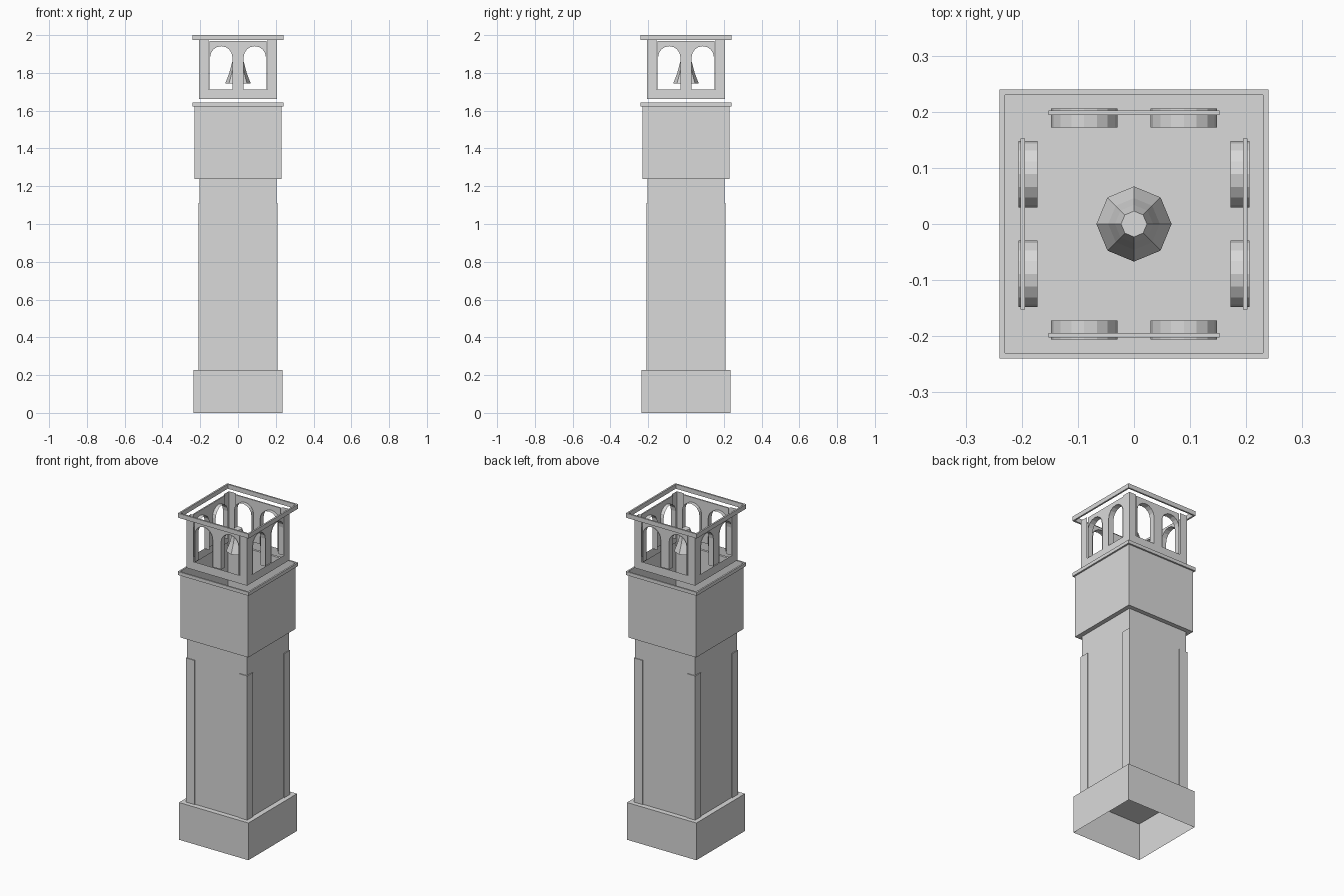
import bpy, bmesh, math
from mathutils import Matrix

if "Cube" in bpy.data.objects:
    bpy.data.objects.remove(bpy.data.objects["Cube"])

stone = bpy.data.materials.new("grey stone")
stone.diffuse_color = (0.7, 0.7, 0.7, 1)
stone.use_nodes = True
stone.node_tree.nodes["Principled BSDF"].inputs["Base Color"].default_value = stone.diffuse_color


def finish(name, bm):
    me = bpy.data.meshes.new(name)
    bm.to_mesh(me)
    bm.free()
    me.materials.append(stone)
    ob = bpy.data.objects.new(name, me)
    bpy.context.collection.objects.link(ob)
    return ob


def add_face(bm, pts):
    return bm.faces.new([bm.verts.new(p) for p in pts])


def box(name, h, z0, z1, cx=0, cy=0, top=True, bottom=True):
    """Square box shell of half width h, optionally open at top or bottom."""
    bm = bmesh.new()
    sq = [(-h, -h), (h, -h), (h, h), (-h, h)]
    lo = [bm.verts.new((cx + x, cy + y, z0)) for x, y in sq]
    hi = [bm.verts.new((cx + x, cy + y, z1)) for x, y in sq]
    for i in range(4):
        j = (i + 1) % 4
        bm.faces.new((lo[i], lo[j], hi[j], hi[i]))
    if top:
        bm.faces.new(hi)
    if bottom:
        bm.faces.new(lo[::-1])
    return finish(name, bm)


def frame(name, ho, hi, z0, z1):
    """Thin square ring."""
    bm = bmesh.new()
    sq = [(-1, -1), (1, -1), (1, 1), (-1, 1)]
    section = [(ho, z0), (ho, z1), (hi, z1), (hi, z0)]
    rings = [[bm.verts.new((x * r, y * r, z)) for x, y in sq] for r, z in section]
    for k in range(4):
        a, b = rings[k], rings[(k + 1) % 4]
        for i in range(4):
            j = (i + 1) % 4
            bm.faces.new((a[i], a[j], b[j], b[i]))
    return finish(name, bm)


# Base, shaft and corner strips
box("base", 0.235, 0, 0.228, bottom=False)
box("shaft", 0.203, 0.228, 1.24, top=False, bottom=False)
for sx in (-1, 1):
    for sy in (-1, 1):
        box("corner_strip", 0.029, 0.228, 1.11, sx * 0.179, sy * 0.179, bottom=False)

# Wide upper block, open at the top, with its cornice
box("upper_block", 0.23, 1.238, 1.622, top=False)
frame("cornice", 0.24, 0.23, 1.622, 1.643)

# Belfry: one side is built facing -y, then turned to all four sides
W, Z0, SILL, TOP = 0.206, 1.662, 1.712, 1.973
OPEN = 0.157


def arch(cx, r=0.0592, spring=1.882, n=8):
    pts = [(cx - r, SILL)]
    for i in range(n + 1):
        a = math.pi * (1 - i / n)
        pts.append((cx + r * math.cos(a), spring + r * math.sin(a)))
    return pts + [(cx + r, SILL)]


arches = [arch(-0.0888), arch(0.0888)]

for side in range(4):
    turn = Matrix.Rotation(side * math.pi / 2, 4, 'Z')

    # Outer wall skin: two piers and a sill
    bm = bmesh.new()
    for x0, x1, z0, z1 in ((-W, -OPEN, SILL, TOP), (OPEN, W, SILL, TOP), (-W, W, Z0, SILL)):
        add_face(bm, [(x0, -W, z0), (x1, -W, z0), (x1, -W, z1), (x0, -W, z1)])
    bm.transform(turn)
    finish("belfry_wall", bm)

    # Thin panel with two arched openings
    bm = bmesh.new()
    outline = [(-0.152, SILL)] + arches[0] + arches[1] + \
              [(0.152, SILL), (0.152, 1.97), (-0.152, 1.97)]
    f = add_face(bm, [(x, -0.202, z) for x, z in outline])
    ext = bmesh.ops.extrude_face_region(bm, geom=[f], use_keep_orig=True)
    for v in ext["geom"]:
        if isinstance(v, bmesh.types.BMVert):
            v.co.y += 0.008
    bmesh.ops.recalc_face_normals(bm, faces=bm.faces)
    bm.transform(turn)
    finish("arch_panel", bm)

    # Deep linings of the arches
    bm = bmesh.new()
    for pts in arches:
        front = [bm.verts.new((x, -W, z)) for x, z in pts]
        back = [bm.verts.new((x, -0.172, z)) for x, z in pts]
        for i in range(len(pts) - 1):
            bm.faces.new((front[i], front[i + 1], back[i + 1], back[i]))
    bm.transform(turn)
    finish("arch_lining", bm)

# Top rim
frame("top_rim", 0.24, 0.23, 1.973, 2.0)

# Eight-sided bell, open below
bm = bmesh.new()
rings = []
for r, z in ((0.067, 1.745), (0.046, 1.80), (0.034, 1.846), (0.023, 1.88)):
    rings.append([bm.verts.new((r * math.cos(i * math.pi / 4), r * math.sin(i * math.pi / 4), z))
                  for i in range(8)])
for a, b in zip(rings, rings[1:]):
    for i in range(8):
        j = (i + 1) % 8
        bm.faces.new((a[i], a[j], b[j], b[i]))
bm.faces.new(rings[-1])
finish("bell", bm)
